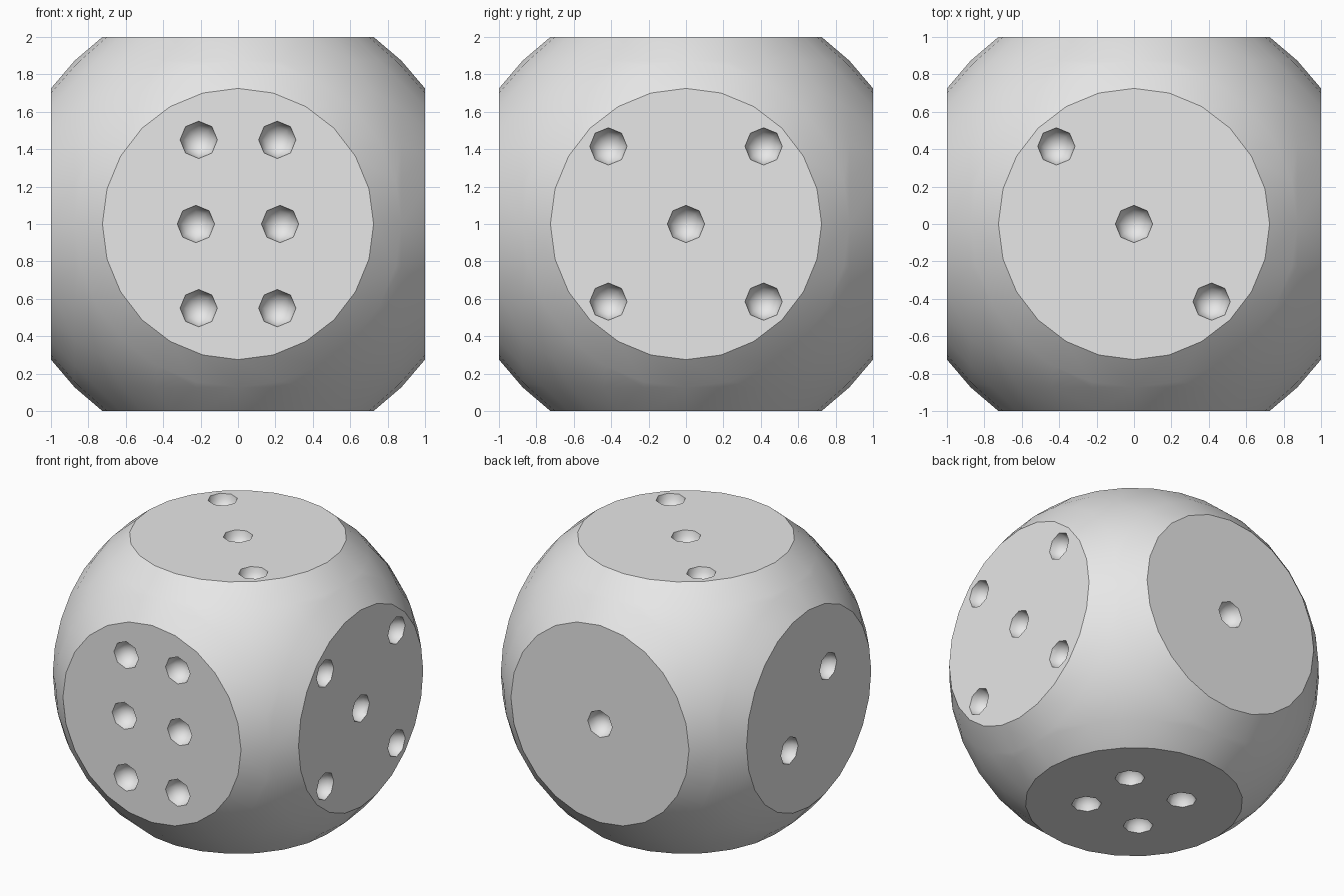
import bpy, bmesh, math
from mathutils import Vector, Matrix

if "Cube" in bpy.data.objects:
    bpy.data.objects.remove(bpy.data.objects["Cube"], do_unlink=True)

CAP = 0.725                      # radius of the flat faces
BALL = math.hypot(1, CAP)        # radius of the rounded corners
SIDES = 24
PIP = 0.1
UP = Vector((0, 0, 1))

grey = bpy.data.materials.new("grey")
grey.use_nodes = True
grey.diffuse_color = (0.8, 0.8, 0.8, 1)
grey.node_tree.nodes["Principled BSDF"].inputs["Base Color"].default_value = (0.8, 0.8, 0.8, 1)


def make_object(name, bm):
    mesh = bpy.data.meshes.new(name)
    bm.to_mesh(mesh)
    bm.free()
    mesh.materials.append(grey)
    obj = bpy.data.objects.new(name, mesh)
    bpy.context.collection.objects.link(obj)
    return obj


# Body: ball with six flat faces, as a hull of rings around each axis
bm = bmesh.new()
for axis in range(3):
    for sign in (-1, 1):
        for tilt in (math.atan(CAP), math.pi / 4):
            for i in range(SIDES):
                a = math.tau * i / SIDES
                p = [0, 0, 0]
                p[axis] = sign * BALL * math.cos(tilt)
                p[axis - 2] = BALL * math.sin(tilt) * math.cos(a)
                p[axis - 1] = BALL * math.sin(tilt) * math.sin(a)
                bm.verts.new(p)
for x in (-1, 1):
    for y in (-1, 1):
        for z in (-1, 1):
            bm.verts.new(Vector((x, y, z)).normalized() * BALL)
bmesh.ops.remove_doubles(bm, verts=bm.verts[:], dist=0.001)
bmesh.ops.convex_hull(bm, input=bm.verts[:])
bmesh.ops.dissolve_limit(bm, angle_limit=math.radians(0.5),
                         verts=bm.verts[:], edges=bm.edges[:])
bmesh.ops.translate(bm, verts=bm.verts[:], vec=UP)
body = make_object("die_body", bm)

# Pips: centres on each face, measured from the middle of the die
W, N = 0.415, 0.225
pips = [(x, -1, z) for x in (-0.21, 0.21) for z in (-0.45, 0.45)]
pips += [(-N, -1, 0), (N, -1, 0)]                                # six
pips += [(1, y, z) for y in (-W, W) for z in (-W, W)]
pips += [(1, 0, 0)]                                              # five
pips += [(x, y, -1) for x in (-N, N) for y in (-N, N)]           # four
pips += [(-W, W, 1), (0, 0, 1), (W, -W, 1)]                      # three
pips += [(-1, -N, N), (-1, N, -N)]                               # two
pips += [(0, 1, 0)]                                              # one

bm = bmesh.new()
for p in map(Vector, pips):
    normal = Vector([c if abs(c) == 1 else 0 for c in p])
    turn = UP.rotation_difference(normal).to_matrix().to_4x4()
    place = Matrix.Translation(p + UP + normal * 0.001)
    bmesh.ops.create_uvsphere(bm, u_segments=8, v_segments=8, radius=PIP,
                              matrix=place @ turn)
cutter = make_object("pip_cutter", bm)
cutter.hide_render = True
cutter.hide_set(True)

# Cut the pips out of the body
cut = body.modifiers.new("pips", "BOOLEAN")
cut.operation = "DIFFERENCE"
cut.solver = "EXACT"
cut.object = cutter
bpy.context.view_layer.objects.active = body
body.select_set(True)
bpy.ops.object.modifier_apply(modifier=cut.name)
bpy.data.objects.remove(cutter, do_unlink=True)

# Smooth shading, sharp around the flat faces and pip rims
bm = bmesh.new()
bm.from_mesh(body.data)


def is_flat(face):
    return max(abs(c) for c in face.normal) > 0.9995


for f in bm.faces:
    f.smooth = True
for e in bm.edges:
    e.smooth = len({is_flat(f) for f in e.link_faces}) == 1
bm.to_mesh(body.data)
bm.free()
